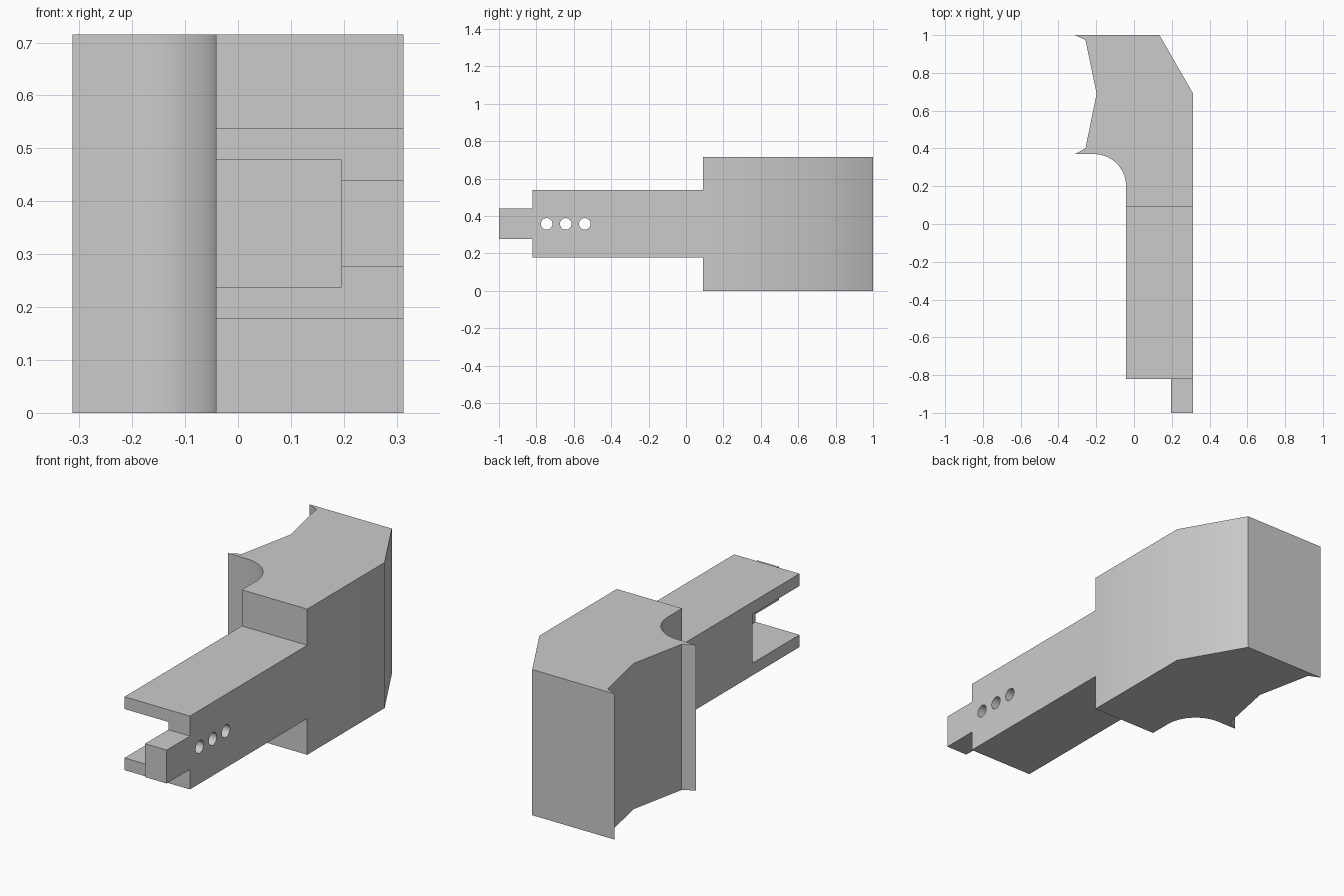
import bpy
import bmesh
from math import sin, cos, pi, radians
from mathutils import Matrix

default = bpy.data.objects.get("Cube")
if default:
    bpy.data.objects.remove(default)

grey = bpy.data.materials.new("plain grey")
grey.use_nodes = True
colour = (0.6, 0.6, 0.6, 1)
grey.diffuse_color = colour
grey.node_tree.nodes["Principled BSDF"].inputs["Base Color"].default_value = colour


def make_object(name, bm):
    bmesh.ops.recalc_face_normals(bm, faces=bm.faces)
    mesh = bpy.data.meshes.new(name)
    bm.to_mesh(mesh)
    bm.free()
    mesh.materials.append(grey)
    obj = bpy.data.objects.new(name, mesh)
    bpy.context.collection.objects.link(obj)
    return obj


def prism(name, outline, bottom, top):
    bm = bmesh.new()
    face = bm.faces.new([bm.verts.new((x, y, bottom)) for x, y in outline])
    side = bmesh.ops.extrude_face_region(bm, geom=[face])["geom"]
    verts = [v for v in side if isinstance(v, bmesh.types.BMVert)]
    bmesh.ops.translate(bm, verts=verts, vec=(0, 0, top - bottom))
    return make_object(name, bm)


def box(name, x, y, z):
    return prism(name, [(x[0], y[0]), (x[1], y[0]), (x[1], y[1]), (x[0], y[1])], *z)


def combine(target, other, operation):
    other.hide_render = True
    mod = target.modifiers.new(operation, 'BOOLEAN')
    mod.operation = operation
    mod.solver = 'EXACT'
    mod.object = other
    bpy.context.view_layer.objects.active = target
    bpy.ops.object.modifier_apply(modifier=mod.name)
    bpy.data.objects.remove(other)


INNER, OUTER, WALL = -0.042, 0.313, 0.196
ARM_FRONT, HEAD_FRONT = -0.82, 0.09
HEIGHT = 0.715
MID = HEIGHT / 2

# Head with scooped inner side, chamfered back and rounded fillet
radius = 0.17
fillet = [(INNER - radius + radius * cos(a), 0.2 + radius * sin(a))
          for a in (i * pi / 48 for i in range(25))]
outline = [(INNER, HEAD_FRONT)] + fillet + [
    (-0.313, 0.37), (-0.257, 0.4), (-0.198, 0.69), (-0.257, 0.975),
    (-0.313, 1), (0.135, 1), (OUTER, 0.69), (OUTER, HEAD_FRONT)]
body = prism("bracket_body", outline, 0, HEIGHT)

# Arm with a slot open to the front and the inner side
arm = box("arm", (INNER, OUTER), (ARM_FRONT, HEAD_FRONT), (MID - 0.18, MID + 0.18))
slot = box("slot_cutter", (INNER - 0.1, WALL), (ARM_FRONT - 0.1, -0.455),
           (MID - 0.12, MID + 0.12))
combine(arm, slot, 'DIFFERENCE')

# Three pin holes through the slot's outer wall
for y in (-0.745, -0.643, -0.541):
    bm = bmesh.new()
    bmesh.ops.create_cone(
        bm, cap_ends=True, segments=32, radius1=0.031, radius2=0.031, depth=0.3,
        matrix=Matrix.Translation((0.25, y, MID)) @ Matrix.Rotation(pi / 2, 4, 'Y'))
    combine(arm, make_object("hole_cutter", bm), 'DIFFERENCE')

# Tongue at the tip, then join everything into one solid
tongue = box("tongue", (WALL, OUTER), (-1, ARM_FRONT), (MID - 0.082, MID + 0.082))
combine(arm, tongue, 'UNION')
combine(body, arm, 'UNION')

# Merge coplanar faces and smooth the gentle bends
bm = bmesh.new()
bm.from_mesh(body.data)
bmesh.ops.remove_doubles(bm, verts=bm.verts, dist=0.0001)
bmesh.ops.dissolve_limit(bm, angle_limit=radians(0.5), verts=bm.verts, edges=bm.edges)
bm.to_mesh(body.data)
bm.free()
bpy.ops.object.select_all(action='DESELECT')
body.select_set(True)
bpy.context.view_layer.objects.active = body
bpy.ops.object.shade_smooth_by_angle(angle=radians(35))
